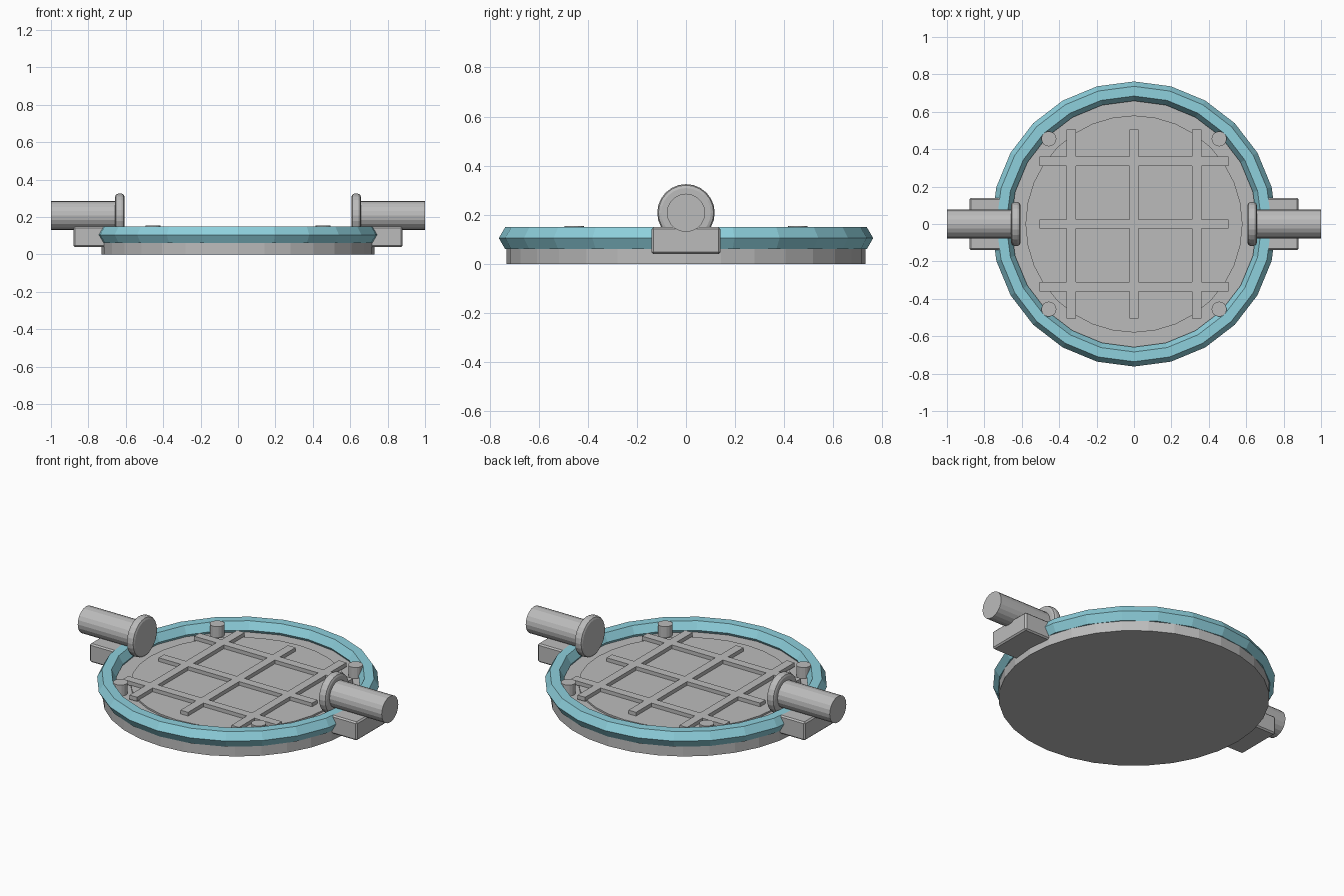
import bpy, math

if "Cube" in bpy.data.objects:
    bpy.data.objects.remove(bpy.data.objects["Cube"])

def material(name, color):
    m = bpy.data.materials.new(name)
    m.diffuse_color = (*color, 1)
    m.use_nodes = True
    m.node_tree.nodes["Principled BSDF"].inputs["Base Color"].default_value = m.diffuse_color
    return m

GREY = material("grey metal", (0.50, 0.50, 0.50))
TEAL = material("pale teal", (0.27, 0.63, 0.72))

def finish(name, mat, bevel=0, segments=1):
    ob = bpy.context.object
    ob.name = name
    ob.data.materials.append(mat)
    if bevel:
        mod = ob.modifiers.new("bevel", 'BEVEL')
        mod.width, mod.segments = bevel, segments
        mod.limit_method, mod.angle_limit = 'ANGLE', math.radians(40)
    return ob

def cylinder(name, r, depth, loc, sides, along_x=False, bevel=0):
    bpy.ops.mesh.primitive_cylinder_add(
        vertices=sides, radius=r, depth=depth, location=loc,
        rotation=(0, math.pi / 2 if along_x else 0, 0))
    return finish(name, GREY, bevel, 2)

def box(name, size, loc, bevel=0):
    bpy.ops.mesh.primitive_cube_add(size=1, location=loc)
    bpy.context.object.scale = size
    bpy.ops.object.transform_apply(location=False, rotation=False, scale=True)
    return finish(name, GREY, bevel)

# Round base and raised inner plate
cylinder("base", 0.73, 0.09, (0, 0, 0.045), 32)
cylinder("inner_plate", 0.58, 0.02, (0, 0, 0.09), 32)

# Faceted coloured rim
bpy.ops.mesh.primitive_torus_add(
    major_segments=24, minor_segments=6, major_radius=0.71,
    minor_radius=0.052, location=(0, 0, 0.105))
for p in bpy.context.object.data.polygons:
    p.use_smooth = False
finish("rim", TEAL)

# Grid of bars across the plate
for i, c in enumerate((-0.335, 0, 0.335)):
    box(f"long_bar_{i}", (0.05, 1.01, 0.025), (c, 0, 0.1095))
    box(f"cross_bar_{i}", (1.01, 0.05, 0.025), (0, c, 0.1095))

# Four corner pegs
for sx in (-1, 1):
    for sy in (-1, 1):
        cylinder("peg", 0.04, 0.075, (sx * 0.455, sy * 0.455, 0.1175), 16)

# Side brackets, each carrying a flanged pipe
for side, s in (("left", -1), ("right", 1)):
    box(f"{side}_bracket", (0.18, 0.28, 0.11), (s * 0.79, 0, 0.095), 0.008)
    cylinder(f"{side}_pipe", 0.078, 0.37, (s * 0.815, 0, 0.208), 20, True)
    cylinder(f"{side}_flange", 0.117, 0.05, (s * 0.632, 0, 0.208), 24, True, 0.016)
